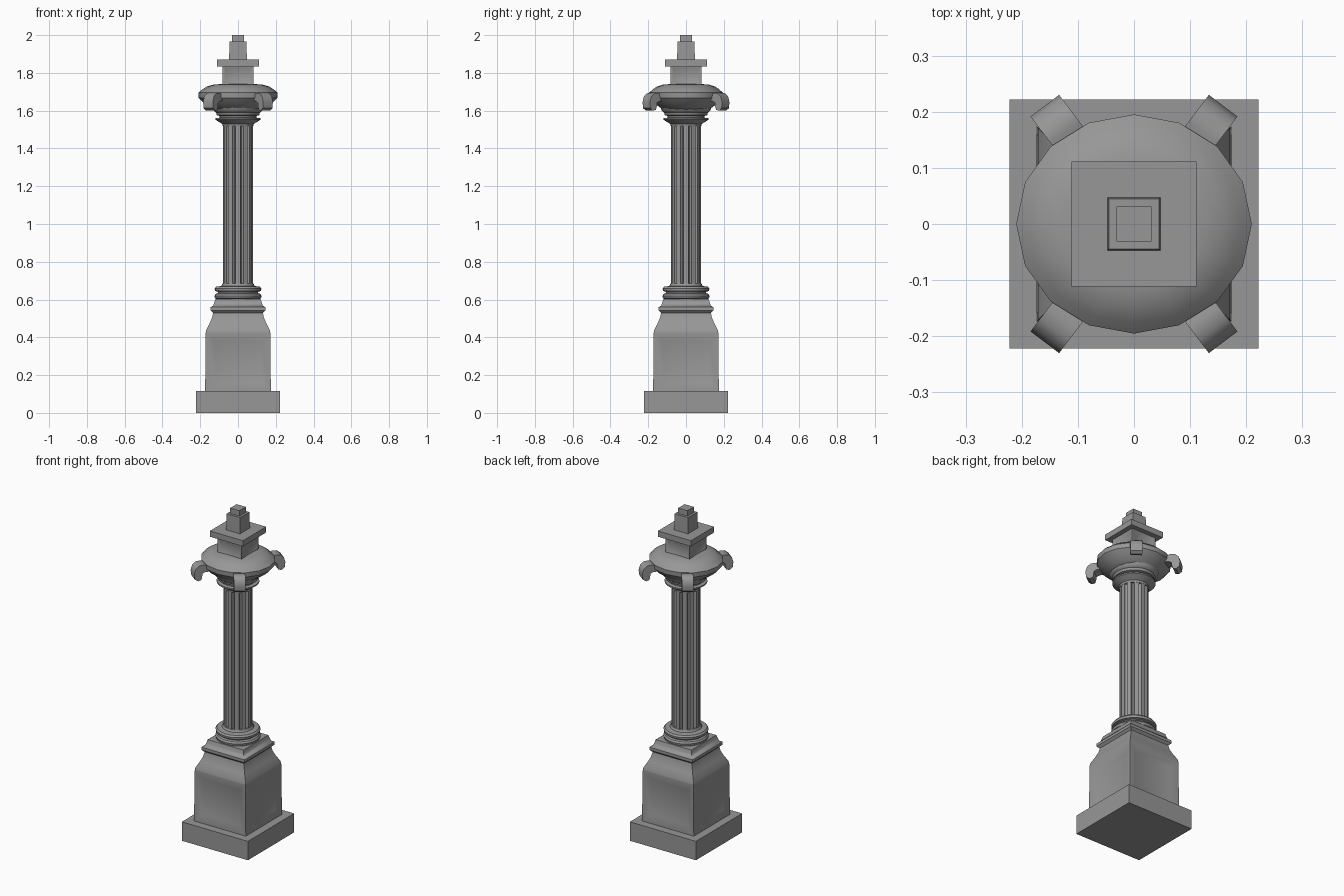
import bpy, bmesh, math
from mathutils import Matrix

if "Cube" in bpy.data.objects:
    bpy.data.objects.remove(bpy.data.objects["Cube"])

# Dark iron grey used on every part
iron = bpy.data.materials.new("dark_grey")
iron.diffuse_color = (0.31, 0.31, 0.31, 1)
iron.use_nodes = True
iron.node_tree.nodes["Principled BSDF"].inputs["Base Color"].default_value = iron.diffuse_color


def finish(name, bm, angle=35):
    bmesh.ops.recalc_face_normals(bm, faces=bm.faces)
    me = bpy.data.meshes.new(name)
    bm.to_mesh(me)
    bm.free()
    me.materials.append(iron)
    ob = bpy.data.objects.new(name, me)
    bpy.context.collection.objects.link(ob)
    bpy.ops.object.select_all(action='DESELECT')
    ob.select_set(True)
    bpy.context.view_layer.objects.active = ob
    if angle:
        bpy.ops.object.shade_smooth_by_angle(angle=math.radians(angle))
    return ob


def loft(bm, rings):
    """Skin a stack of closed rings and cap both ends."""
    loops = [[bm.verts.new(p) for p in ring] for ring in rings]
    for a, b in zip(loops, loops[1:]):
        n = len(a)
        for i in range(n):
            bm.faces.new((a[i], a[(i + 1) % n], b[(i + 1) % n], b[i]))
    bm.faces.new(loops[0][::-1])
    bm.faces.new(loops[-1])


def square_stack(name, profile, panel=None):
    """Square section from (half width, z) pairs, with optional sunk panels."""
    bm = bmesh.new()
    loft(bm, [[(-h, -h, z), (h, -h, z), (h, h, z), (-h, h, z)] for h, z in profile])
    if panel:
        margin, slope, depth = panel
        bm.normal_update()
        sides = [f for f in bm.faces if abs(f.normal.z) < 0.2]
        bmesh.ops.inset_individual(bm, faces=sides, thickness=margin)
        bmesh.ops.inset_individual(bm, faces=sides, thickness=slope, depth=-depth)
    return finish(name, bm, 42)


def lathe(name, profile, sides, y_scale=1.0):
    """Round section from (radius, z) pairs."""
    bm = bmesh.new()
    angs = [2 * math.pi * i / sides for i in range(sides)]
    loft(bm, [[(r * math.cos(a), r * math.sin(a) * y_scale, z) for a in angs]
              for r, z in profile])
    return finish(name, bm)


# Square pedestal
square_stack("plinth", [(0.222, 0), (0.222, 0.115)])
square_stack("pedestal_die", [(0.174, 0.115), (0.171, 0.425)], (0.02, 0.045, 0.012))
square_stack("pedestal_shoulder", [(0.171, 0.425), (0.168, 0.44), (0.15, 0.475),
                                   (0.137, 0.505), (0.132, 0.53)])
square_stack("pedestal_moulding", [(0.132, 0.53), (0.145, 0.543), (0.145, 0.56),
                                   (0.132, 0.567), (0.125, 0.585), (0.12, 0.603)])

# Ringed column base
lathe("column_base", [(0.11, 0.60), (0.122, 0.607), (0.125, 0.62), (0.118, 0.63),
                      (0.106, 0.634), (0.108, 0.642), (0.122, 0.645), (0.124, 0.658),
                      (0.116, 0.668), (0.088, 0.672), (0.082, 0.685)], 24)

# Fluted shaft: narrow fillets between rounded grooves
section = []
flutes = 12
for k in range(flutes):
    for deg, r in ((-9, 0.080), (9, 0.080), (11, 0.071), (15, 0.067), (19, 0.071)):
        a = math.radians(k * 360 / flutes + deg)
        section.append((r * math.cos(a), r * math.sin(a)))
bm = bmesh.new()
loft(bm, [[(x, y, z) for x, y in section] for z in (0.67, 1.525)])
finish("fluted_shaft", bm, 30)

# Stepped capital rings
lathe("capital_rings", [(0.081, 1.518), (0.083, 1.53), (0.10, 1.54), (0.118, 1.552),
                        (0.118, 1.56), (0.098, 1.563), (0.098, 1.572), (0.112, 1.576),
                        (0.116, 1.59), (0.122, 1.594), (0.13, 1.603), (0.136, 1.62)], 24)

# Flattened bowl
lathe("bowl", [(0.12, 1.60), (0.15, 1.618), (0.185, 1.643), (0.208, 1.668),
               (0.21, 1.695), (0.19, 1.712), (0.165, 1.728), (0.13, 1.738),
               (0.07, 1.742)], 16, 0.93)

# Four curled corner brackets
curl = [(0.17, 1.68), (0.205, 1.694), (0.235, 1.692), (0.255, 1.675), (0.264, 1.645),
        (0.26, 1.613), (0.242, 1.60), (0.224, 1.604), (0.218, 1.622), (0.216, 1.642),
        (0.20, 1.65), (0.17, 1.65)]
for name, ang in (("back_right", 53), ("back_left", 127),
                  ("front_left", 233), ("front_right", 307)):
    bm = bmesh.new()
    loft(bm, [[(r, y, z) for r, z in curl] for y in (-0.032, 0.032)])
    bm.transform(Matrix.Rotation(math.radians(ang), 4, 'Z'))
    finish("curl_" + name, bm, 40)

# Square finial
square_stack("finial_block", [(0.082, 1.73), (0.082, 1.84)], (0.012, 0.008, 0.004))
square_stack("finial_slab", [(0.111, 1.835), (0.111, 1.87)])
square_stack("finial_post", [(0.047, 1.87), (0.045, 1.967)])
square_stack("finial_tip", [(0.031, 1.967), (0.031, 2.0)])
